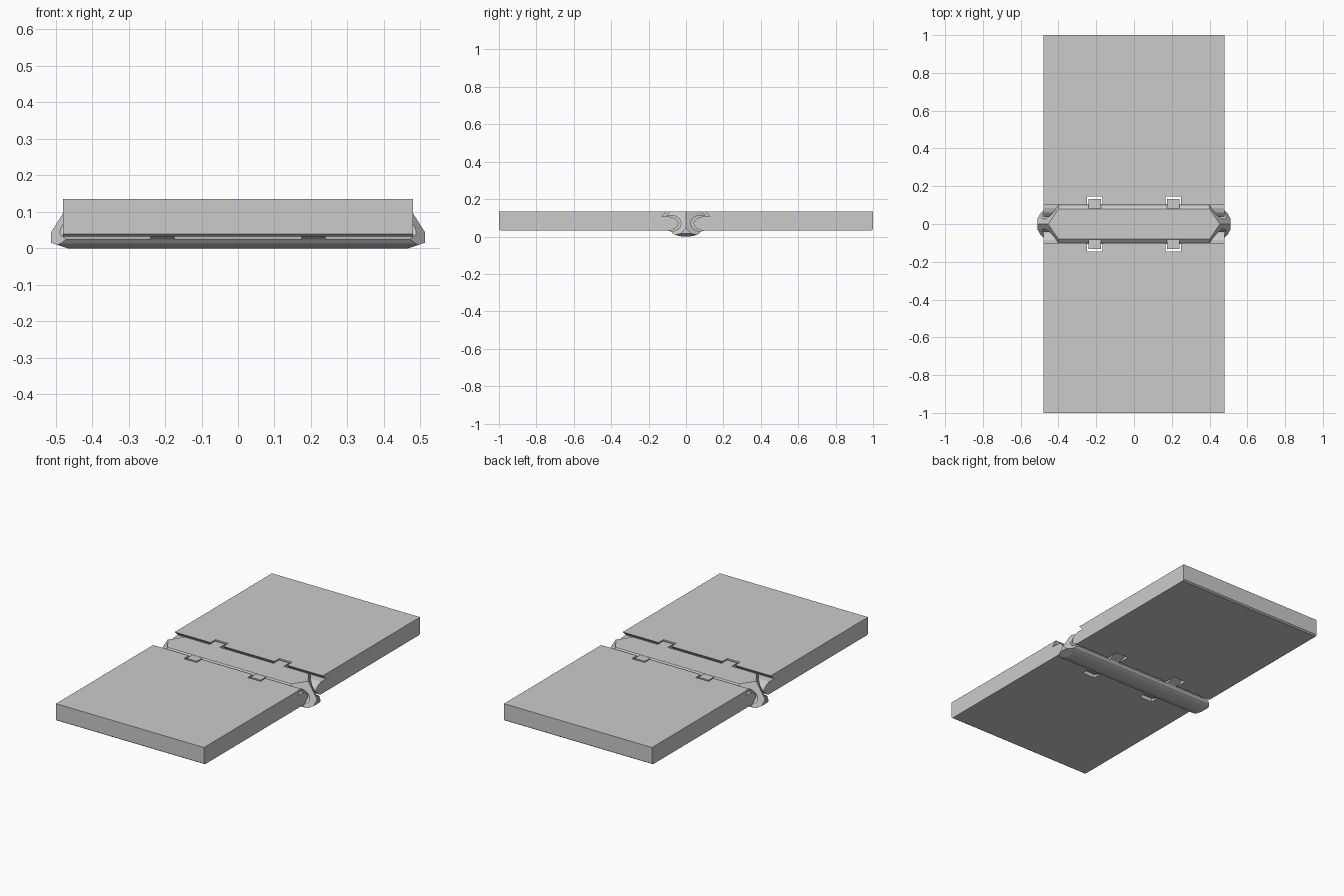
import bpy, bmesh
from mathutils import Vector

if "Cube" in bpy.data.objects:
    bpy.data.objects.remove(bpy.data.objects["Cube"])


def to_object(name, bm):
    bmesh.ops.recalc_face_normals(bm, faces=bm.faces)
    me = bpy.data.meshes.new(name)
    bm.to_mesh(me)
    bm.free()
    ob = bpy.data.objects.new(name, me)
    bpy.context.collection.objects.link(ob)
    return ob


def add_prism(bm, profile, x0, x1):
    """Extrude a closed (y, z) profile along x."""
    face = bm.faces.new([bm.verts.new((x0, y, z)) for y, z in profile])
    ext = bmesh.ops.extrude_face_region(bm, geom=[face])["geom"]
    verts = [v for v in ext if isinstance(v, bmesh.types.BMVert)]
    bmesh.ops.translate(bm, verts=verts, vec=(x1 - x0, 0, 0))


def clip(bm, point, normal):
    """Remove everything beyond a plane and cap the cut."""
    geom = bm.verts[:] + bm.edges[:] + bm.faces[:]
    bmesh.ops.bisect_plane(bm, geom=geom, dist=1e-6, plane_co=point,
                           plane_no=normal, clear_outer=True)
    bmesh.ops.holes_fill(bm, edges=[e for e in bm.edges if e.is_boundary])


# Two panels with an undercut lip and a rounded inner tongue
PANEL = [(0.10, 0.135), (0.13, 0.106), (0.085, 0.106), (0.06, 0.098),
         (0.045, 0.085), (0.04, 0.07), (0.045, 0.055), (0.06, 0.042),
         (0.08, 0.033), (0.99, 0.033), (1.0, 0.04), (1.0, 0.135)]
for name, s in (("back_panel", 1), ("front_panel", -1)):
    bm = bmesh.new()
    add_prism(bm, [(s * y, z) for y, z in PANEL], -0.48, 0.48)
    panel = to_object(name, bm)
    # notches that receive the rail tabs
    bm = bmesh.new()
    for cx in (-0.207, 0.207):
        add_prism(bm, [(0, -0.1), (s * 0.146, -0.1), (s * 0.146, 0.3), (0, 0.3)],
                  cx - 0.041, cx + 0.041)
    cutter = to_object(name + "_notch_cutter", bm)
    cutter.hide_render = True
    cutter.hide_viewport = True
    cutter.display_type = 'WIRE'
    mod = panel.modifiers.new("notches", 'BOOLEAN')
    mod.operation = 'DIFFERENCE'
    mod.solver = 'EXACT'
    mod.object = cutter

# Connecting rail: top flange, waisted neck and domed foot
HALF = [(0.08, 0.135), (0.105, 0.113), (0.065, 0.112), (0.042, 0.102),
        (0.03, 0.088), (0.026, 0.07), (0.03, 0.052), (0.042, 0.038),
        (0.078, 0.025), (0.068, 0.014), (0.045, 0.005), (0.02, 0.0)]
bm = bmesh.new()
add_prism(bm, HALF + [(-y, z) for y, z in reversed(HALF)], -0.55, 0.55)
# pointed, sloping ends
for sx in (-1, 1):
    clip(bm, (sx * 0.512, 0, 0), (sx, 0, 0))
    clip(bm, (sx * 0.465, 0, 0), (sx * 0.015, 0, -0.045))
    for sy in (-1, 1):
        a = Vector((sx * 0.40, sy * 0.08, 0.135))
        b = Vector((sx * 0.455, 0, 0.135))
        c = Vector((sx * 0.512, 0, 0.045))
        n = (b - a).cross(c - a)
        clip(bm, a, n if n.x * sx > 0 else -n)
to_object("connecting_rail", bm)

# Locking tabs on both sides of the rail
bm = bmesh.new()
for cx in (-0.207, 0.207):
    for s in (-1, 1):
        add_prism(bm, [(s * 0.02, 0.134), (s * 0.132, 0.134), (s * 0.132, 0.045),
                       (s * 0.075, 0.024), (s * 0.02, 0.024)],
                  cx - 0.033, cx + 0.033)
to_object("locking_tabs", bm)
